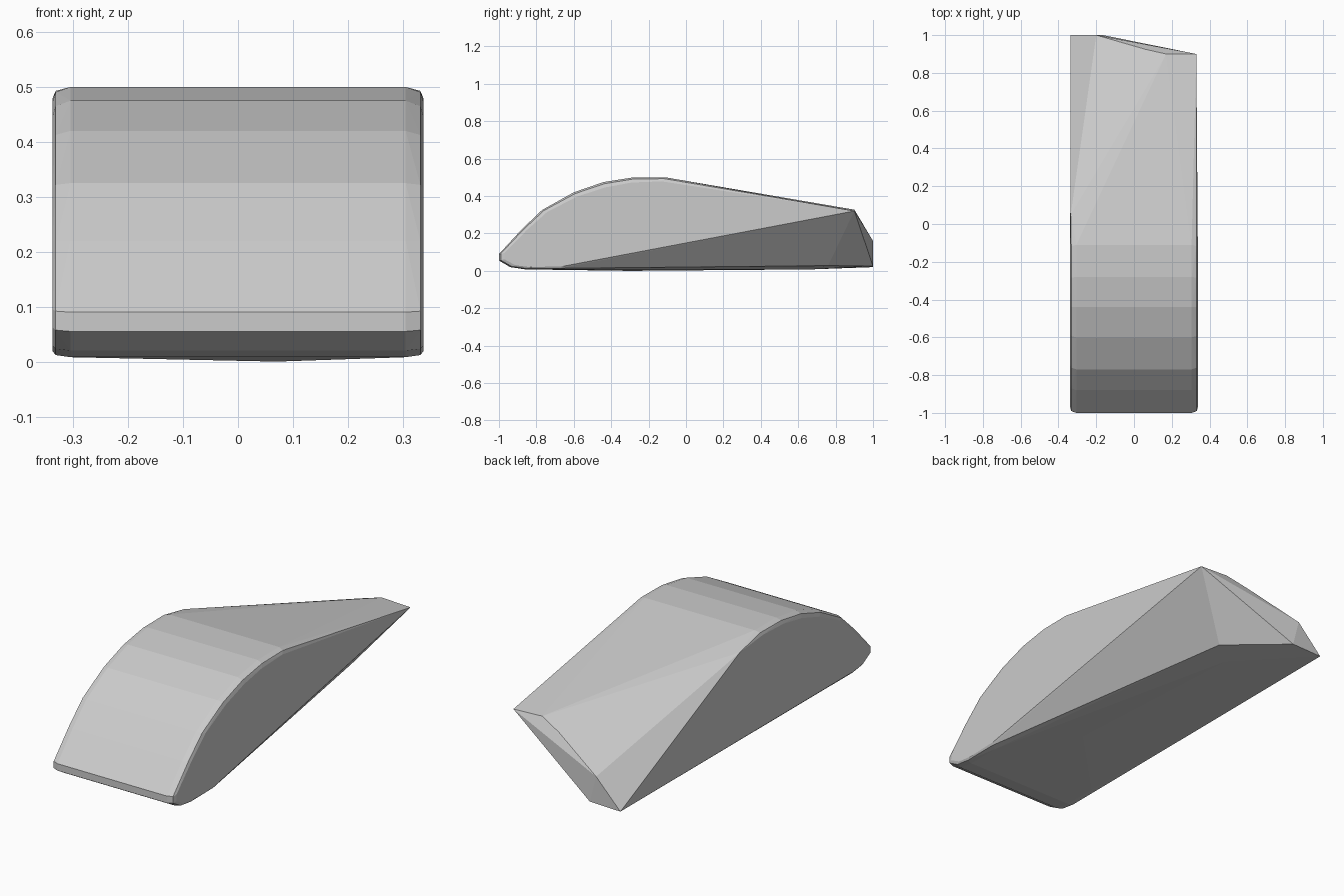
import bpy, bmesh
from mathutils import Vector

if "Cube" in bpy.data.objects:
    bpy.data.objects.remove(bpy.data.objects["Cube"])

# rounded front profile (y, z)
profile = [(-0.68, 0.008), (-0.86, 0.008), (-0.94, 0.02), (-1.0, 0.055), (-1.0, 0.09),
           (-0.88, 0.22), (-0.77, 0.325), (-0.6, 0.42), (-0.44, 0.475),
           (-0.28, 0.5), (-0.11, 0.5)]
centre = Vector((-0.4, 0.2))

# side edge rounding: (x, inset)
steps = [(0.305, 0.0), (0.332, 0.01), (0.338, 0.03)]

points = []
for side in (-1, 1):
    for x, inset in steps:
        for p in profile:
            v = Vector(p)
            v += (centre - v).normalized() * inset
            points.append((side * x, v.x, v.y))

# sheared back end and underside corners
points += [(0.33, 0.9, 0.32), (0.17, 0.9, 0.327), (0.06, 0.925, 0.285),
           (-0.2, 1.0, 0.16), (-0.165, 1.0, 0.025), (-0.335, 1.0, 0.02),
           (-0.335, 0.05, 0.458), (0.1, 0.76, 0.028), (0.0, 0.675, 0.008),
           (0.07, -0.3, 0.0)]

# wedge body as one convex solid
bm = bmesh.new()
for p in points:
    bm.verts.new(p)
bmesh.ops.convex_hull(bm, input=bm.verts)
loose = [v for v in bm.verts if not v.link_faces]
bmesh.ops.delete(bm, geom=loose, context='VERTS')
bmesh.ops.recalc_face_normals(bm, faces=bm.faces)
mesh = bpy.data.meshes.new("rock_wedge")
bm.to_mesh(mesh)
bm.free()
bpy.context.collection.objects.link(bpy.data.objects.new("rock_wedge", mesh))
